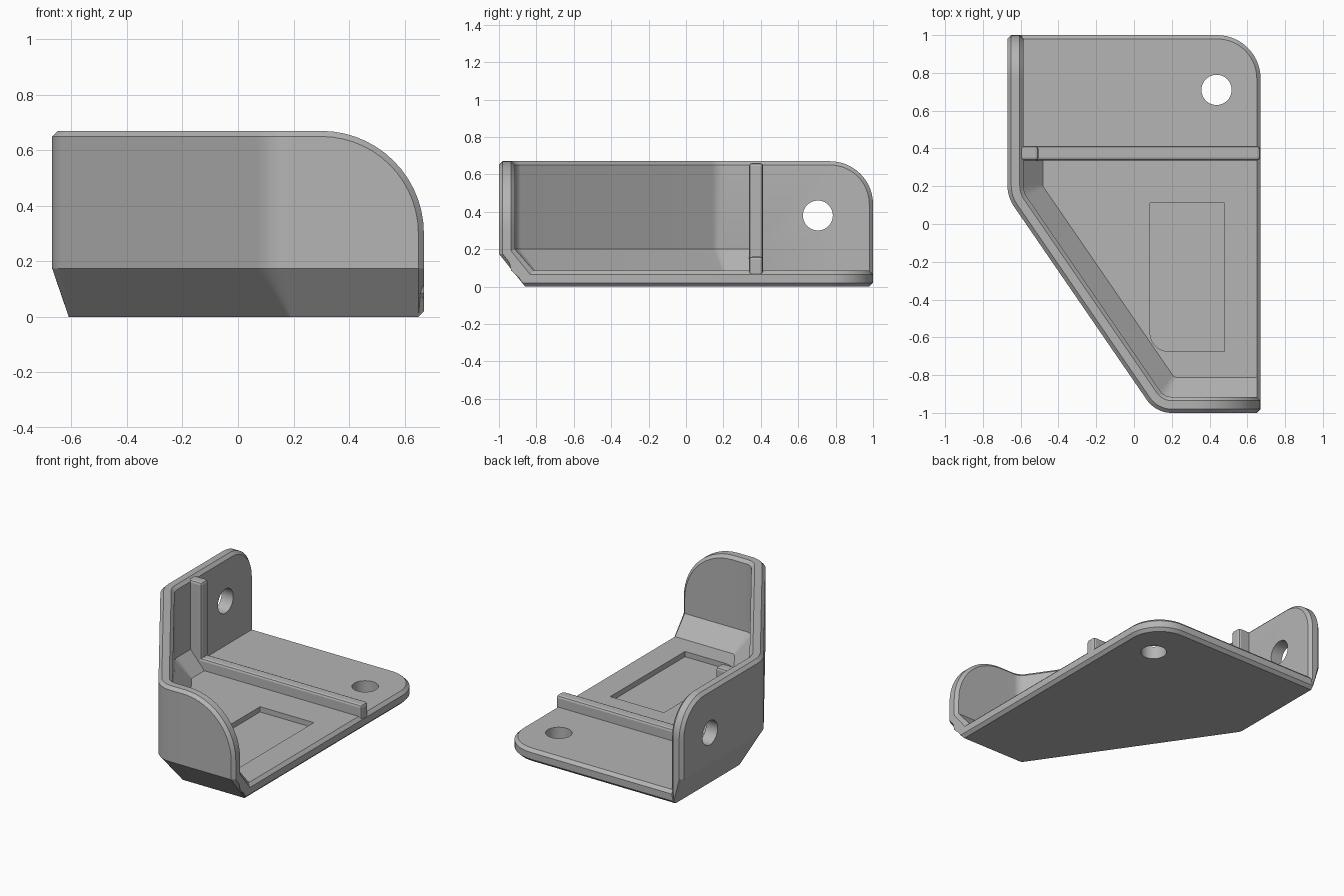
import bpy, bmesh
from math import sin, cos, pi, radians, atan2
from mathutils import Vector

if "Cube" in bpy.data.objects:
    bpy.data.objects.remove(bpy.data.objects["Cube"])

grey = bpy.data.materials.new("plain_grey")
grey.use_nodes = True
COLOUR = (0.46, 0.46, 0.46, 1)
grey.diffuse_color = COLOUR
for node in grey.node_tree.nodes:
    if node.type == 'BSDF_PRINCIPLED':
        node.inputs["Base Color"].default_value = COLOUR

X, Y, H = 0.67, 1.0, 0.67       # half width, half depth, wall height
FLOOR, THICK, B = 0.085, 0.085, 0.02   # floor height, wall thickness, edge bevel
CHAMFER = (0.06, 0.14, 0.14)    # underside inset: side, diagonal, front
BACK_R, FRONT_R = 0.23, 0.37    # rounded wall ends
SIDE_N, DIAG_N, FRONT_N = Vector((1, 0)), Vector((0.824, 0.566)).normalized(), Vector((0, 1))
DIAG_C = DIAG_N.dot(Vector((-X, 0.143)))


def finish(ob):
    bpy.ops.object.select_all(action='DESELECT')
    ob.select_set(True)
    bpy.context.view_layer.objects.active = ob
    for mod in list(ob.modifiers):
        bpy.ops.object.modifier_apply(modifier=mod.name)
    bpy.ops.object.shade_smooth_by_angle(angle=radians(15))


def loft(name, rings):
    """Solid skin through equal closed rings, capped at both ends."""
    bm = bmesh.new()
    rows = [[bm.verts.new(p) for p in ring] for ring in rings]
    n = len(rows[0])
    for a, b in zip(rows, rows[1:]):
        for i in range(n):
            j = (i + 1) % n
            bm.faces.new((a[i], a[j], b[j], b[i]))
    bm.faces.new(rows[0])
    bm.faces.new(rows[-1])
    bmesh.ops.remove_doubles(bm, verts=bm.verts, dist=1e-5)
    bmesh.ops.recalc_face_normals(bm, faces=bm.faces)
    me = bpy.data.meshes.new(name)
    bm.to_mesh(me)
    bm.free()
    me.materials.append(grey)
    ob = bpy.data.objects.new(name, me)
    bpy.context.collection.objects.link(ob)
    return ob


def cut(ob, cutter):
    cutter.hide_render = True
    mod = ob.modifiers.new("cut", 'BOOLEAN')
    mod.operation, mod.solver, mod.object = 'DIFFERENCE', 'EXACT', cutter
    bpy.ops.object.select_all(action='DESELECT')
    ob.select_set(True)
    bpy.context.view_layer.objects.active = ob
    bpy.ops.object.modifier_apply(modifier=mod.name)
    bpy.data.objects.remove(cutter)


def fillet(corner, n1, n2, r, steps=10):
    centre = corner + r * (n1 + n2) / (1 + n1.dot(n2))
    a, b = atan2(n1.y, n1.x), atan2(n2.y, n2.x)
    angles = [a + (b - a) * i / steps for i in range(steps + 1)]
    return [centre - r * Vector((cos(t), sin(t))) for t in angles]


def path(inset, backs, fronts):
    """Plan line along side, diagonal and front, moved inwards."""
    s, d, f = inset if isinstance(inset, tuple) else (inset,) * 3
    x, y, c = -X + s, -Y + f, DIAG_C + d
    p1 = Vector((x, (c - DIAG_N.x * x) / DIAG_N.y))
    p2 = Vector(((c - DIAG_N.y * y) / DIAG_N.x, y))
    return ([Vector((x, v)) for v in backs]
            + fillet(p1, SIDE_N, DIAG_N, max(0.2 - d, 0.03))
            + fillet(p2, DIAG_N, FRONT_N, max(0.16 - d, 0.03))
            + [Vector((v, y)) for v in fronts])


def column(inset, e, z, end_inset, end_z=None):
    """One lengthwise line of the wall; z None follows the rounded top."""
    ts = [pi / 2 * i / 14 for i in range(15)]
    rb, rf = BACK_R - e, FRONT_R - e
    backs = [Y - BACK_R + rb * cos(t) for t in ts]
    fronts = [X - FRONT_R + rf * sin(t) for t in ts]
    pts = path(inset, backs, fronts)
    zs = ([H - BACK_R + rb * sin(t) for t in ts] + [H - e] * 22
          + [H - FRONT_R + rf * cos(t) for t in ts])
    if z is not None:
        zs = [z] * len(pts)
    ends = path(end_inset, [Y], [X])
    pts = [ends[0]] + pts + [ends[-1]]
    zs = [zs[0] if end_z is None else end_z] + zs + [zs[-1] if end_z is None else end_z]
    return [(p.x, p.y, h) for p, h in zip(pts, zs)]


# Wrapping wall with bevelled rim and chamfered underside
wall = loft("wall", list(zip(
    column(CHAMFER, B, 0, CHAMFER, B),
    column(0, B, 0.175, B),
    column(0, B, None, B),
    column(B, 0, None, B),
    column(THICK - B, 0, None, THICK - B),
    column(THICK, B, None, THICK - B),
    column(THICK, B, FLOOR, THICK - B))))


# Floor plate with one rounded back corner
def floor_ring(z, e):
    k = z / FLOOR
    inset = tuple(c + (0.08 - c) * k for c in CHAMFER)
    ring = path(inset, [Y - e], [X - e])
    r, cx, cy = BACK_R - e, X - BACK_R, Y - BACK_R
    arc = [pi / 2 * i / 14 for i in range(15)]
    ring += [Vector((cx + r * cos(t), cy + r * sin(t))) for t in arc]
    return [(p.x, p.y, z) for p in ring]


floor = loft("floor", [floor_ring(0, B), floor_ring(B, 0),
                       floor_ring(FLOOR - B, 0), floor_ring(FLOOR, B)])


# Sloped fillet between floor and wall, in front of the rib
def slope_line(inset, z, end_inset, end_z):
    pts = [(p.x, p.y, z) for p in path(inset, [0.375], [X - B])]
    last = path(end_inset, [0.375], [X])[-1]
    return pts + [(last.x, last.y, end_z)]


slope = loft("inner_slope", list(zip(
    slope_line(THICK, 0.2, THICK - B, 0.19),
    slope_line(0.187, FLOOR, 0.167, FLOOR - B),
    slope_line(THICK, 0.08, THICK, FLOOR - B))))


# Screw holes
def hole(centre, turn):
    bpy.ops.mesh.primitive_cylinder_add(vertices=40, radius=0.08, depth=0.4,
                                        location=centre, rotation=(0, turn, 0))
    return bpy.context.object


cut(floor, hole((0.437, 0.71, 0), 0))
cut(wall, hole((-X, 0.705, 0.38), pi / 2))

# Shallow rectangular recess with one rounded corner
x0, x1, y0, y1 = 0.085, 0.48, -0.675, 0.11
shape = [Vector((x0, y1))] + fillet(Vector((x0, y0)), SIDE_N, FRONT_N, 0.1)
shape += [Vector((x1, y0)), Vector((x1, y1))]
cut(floor, loft("recess_cutter", [[(p.x, p.y, z) for p in shape] for z in (0.05, 0.2)]))


# Cross rib on the floor and upright rib on the wall
def rib(name, lo, hi):
    ob = loft(name, [[(lo[0], lo[1], z), (hi[0], lo[1], z),
                      (hi[0], hi[1], z), (lo[0], hi[1], z)] for z in (lo[2], hi[2])])
    mod = ob.modifiers.new("bevel", 'BEVEL')
    mod.width, mod.segments = 0.016, 2
    return ob


cross_rib = rib("cross_rib", (-0.62, 0.337, 0.04), (0.668, 0.412, 0.16))
upright_rib = rib("upright_rib", (-0.62, 0.337, 0.05), (-0.505, 0.412, 0.66))

for part in (wall, floor, slope, cross_rib, upright_rib):
    finish(part)
